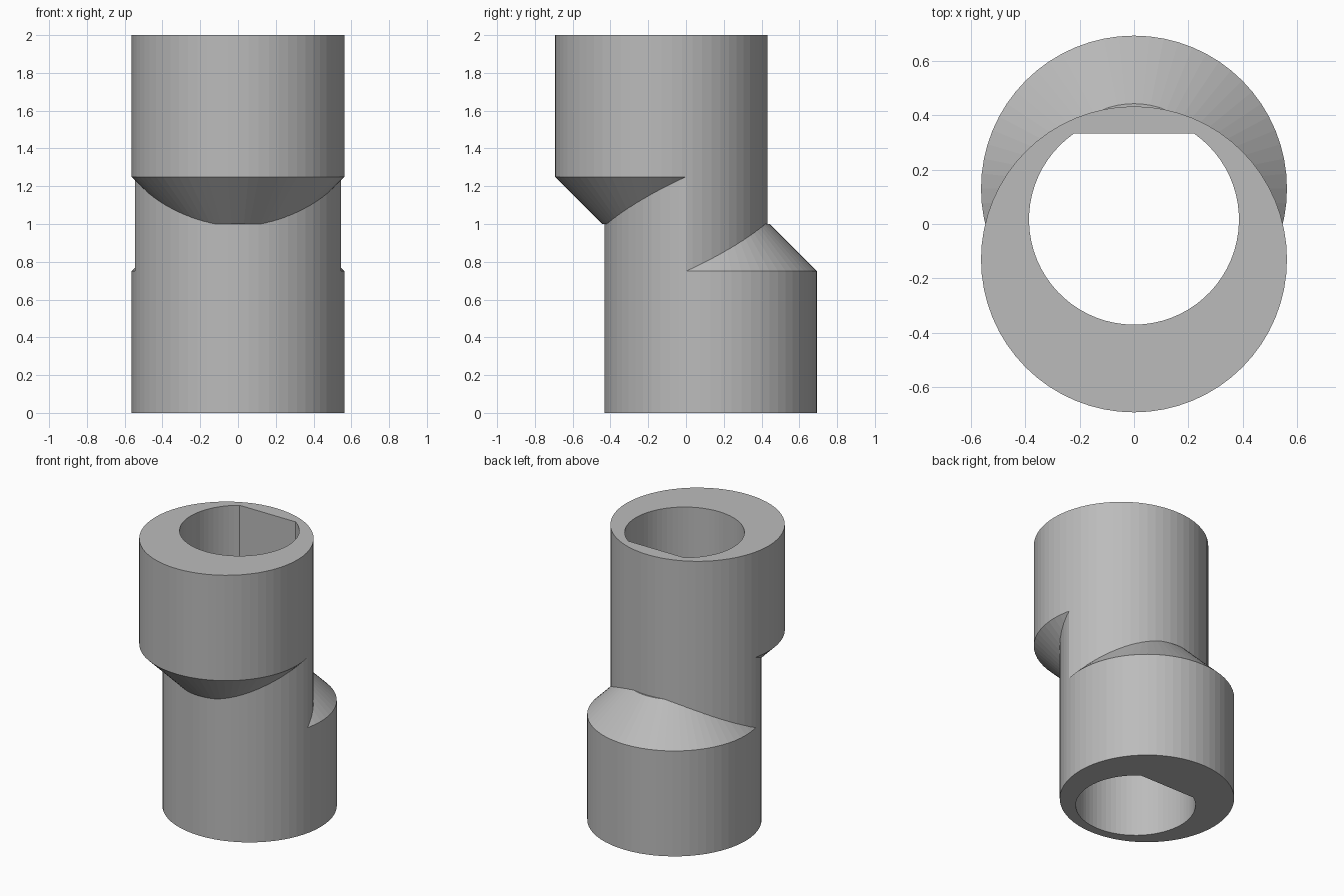
import bpy, bmesh, math

if "Cube" in bpy.data.objects:
    bpy.data.objects.remove(bpy.data.objects["Cube"])

SIDES = 64
RADIUS, NECK = 0.5625, 0.3125      # barrel and narrow end of its taper
OFFSET = 0.13                      # sideways shift of each barrel
BORE, BORE_Y, FLAT_Y = 0.386, 0.016, 0.333

grey = bpy.data.materials.new("Grey metal")
grey.use_nodes = True
grey.diffuse_color = (0.5, 0.5, 0.5, 1)
grey.node_tree.nodes["Principled BSDF"].inputs["Base Color"].default_value = grey.diffuse_color


def ring(radius, y):
    """Circle outline as a list of (x, y) points."""
    angles = [math.tau * i / SIDES for i in range(SIDES)]
    return [(radius * math.cos(a), y + radius * math.sin(a)) for a in angles]


def loft(name, sections):
    """Closed solid through (outline, z) sections, from bottom to top."""
    bm = bmesh.new()
    loops = [[bm.verts.new((x, y, z)) for x, y in outline] for outline, z in sections]
    for low, high in zip(loops, loops[1:]):
        for i in range(len(low)):
            j = (i + 1) % len(low)
            bm.faces.new((low[i], low[j], high[j], high[i]))
    bm.faces.new(loops[0][::-1])
    bm.faces.new(loops[-1])
    bmesh.ops.recalc_face_normals(bm, faces=bm.faces)
    mesh = bpy.data.meshes.new(name)
    bm.to_mesh(mesh)
    bm.free()
    mesh.materials.append(grey)
    obj = bpy.data.objects.new(name, mesh)
    bpy.context.collection.objects.link(obj)
    return obj


def combine(target, other, operation):
    """Apply a boolean and discard the helper."""
    mod = target.modifiers.new(operation.title(), "BOOLEAN")
    mod.operation, mod.solver, mod.object = operation, "EXACT", other
    bpy.context.view_layer.objects.active = target
    bpy.ops.object.modifier_apply(modifier=mod.name)
    bpy.data.objects.remove(other)


front, back = ring(RADIUS, -OFFSET), ring(RADIUS, OFFSET)

# Waist: the overlap of the two barrels
body = loft("offset_coupling", [(front, 0.75), (front, 1.25)])
combine(body, loft("waist_cutter", [(back, 0.75), (back, 1.25)]), "INTERSECT")

# Upper barrel shifted forward, lower barrel shifted back, each with a taper
upper = loft("upper_barrel", [(ring(NECK, -OFFSET), 1), (front, 1.25), (front, 2)])
lower = loft("lower_barrel", [(back, 0), (back, 0.75), (ring(NECK, OFFSET), 1)])
combine(body, upper, "UNION")
combine(body, lower, "UNION")

# D-shaped through bore with its flat at the back
half = math.sqrt(BORE ** 2 - (FLAT_Y - BORE_Y) ** 2)
start = math.atan2(FLAT_Y - BORE_Y, -half)
sweep = math.tau - (math.pi - 2 * math.atan2(FLAT_Y - BORE_Y, half))
bore = [(BORE * math.cos(start + sweep * i / 56), BORE_Y + BORE * math.sin(start + sweep * i / 56))
        for i in range(57)]
combine(body, loft("bore_cutter", [(bore, -0.1), (bore, 2.1)]), "DIFFERENCE")
